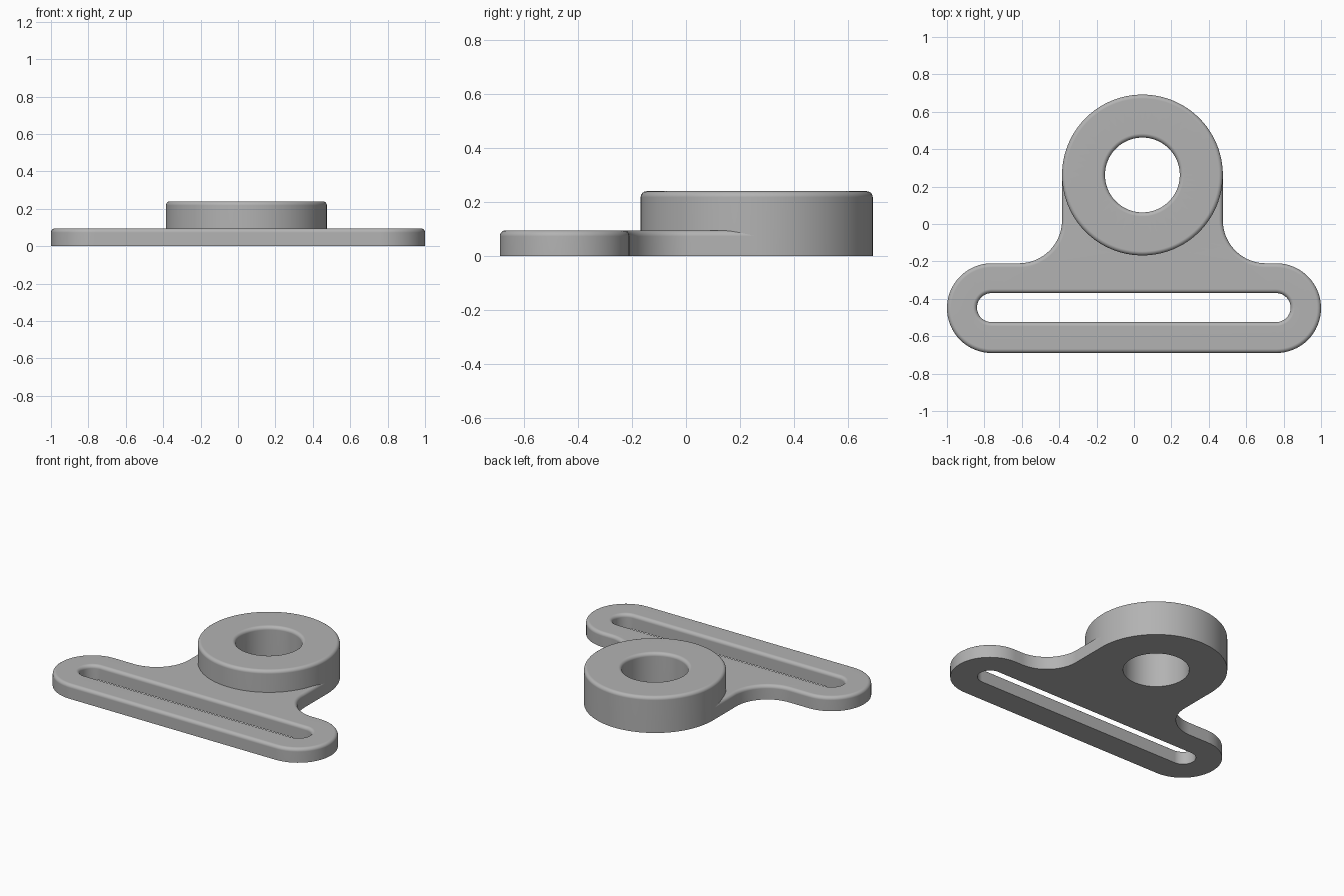
import bpy
import bmesh
from math import cos, sin, radians, pi

cube = bpy.data.objects.get("Cube")
if cube:
    bpy.data.objects.remove(cube, do_unlink=True)

# Material
grey = bpy.data.materials.new("plain grey")
grey.use_nodes = True
colour = (0.45, 0.45, 0.45, 1)
grey.diffuse_color = colour
grey.node_tree.nodes["Principled BSDF"].inputs["Base Color"].default_value = colour

ROUND = 0.022          # radius of the rounded top edges
STEPS = 6
RING = (0.045, 0.262)  # centre of the ring
RING_R = 0.43
BAR_X, BAR_Y, BAR_R = 0.76, -0.45, 0.24
FILLET_R = 0.23


def arc(cx, cy, r, start, end, n=32):
    angles = [radians(start + (end - start) * i / n) for i in range(n + 1)]
    return [(cx + r * cos(a), cy + r * sin(a)) for a in angles]


def circle(r):
    return arc(*RING, r, 0, 360, 128)[:-1]


def plate_outline(d):
    """Plate contour moved inward by d; its inner end is hidden in the ring wall."""
    x, y = RING
    fy = BAR_Y + BAR_R + FILLET_R
    offset = RING_R + FILLET_R
    return (arc(BAR_X, BAR_Y, BAR_R - d, -90, 90)
            + arc(x + offset, fy, FILLET_R + d, 270, 180)
            + [(x + RING_R - d, y)]
            + arc(x, y, RING_R - 0.025, 0, -180, 64)
            + [(x - RING_R + d, y)]
            + arc(x - offset, fy, FILLET_R + d, 0, -90)
            + arc(-BAR_X, BAR_Y, BAR_R - d, 90, 270))


def slot_outline(d):
    r = 0.0775 + d
    return arc(0.76, -0.447, r, -90, 90) + arc(-0.762, -0.447, r, 90, 270)


def build(name, height, contours):
    """Raise contours into walls with rounded tops, then cap both ends."""
    bm = bmesh.new()
    levels = [(0, 0)]
    for i in range(STEPS + 1):
        a = pi / 2 * i / STEPS
        levels.append((ROUND * (1 - cos(a)), height - ROUND * (1 - sin(a))))
    caps = ([], [])
    for contour in contours:
        loops = [[bm.verts.new((x, y, z)) for x, y in contour(d)] for d, z in levels]
        for low, high in zip(loops, loops[1:]):
            for i in range(len(low)):
                bm.faces.new((low[i - 1], low[i], high[i], high[i - 1]))
        for cap, loop in zip(caps, (loops[0], loops[-1])):
            cap += [bm.edges.get((loop[i - 1], loop[i])) for i in range(len(loop))]
    for cap in caps:
        bmesh.ops.triangle_fill(bm, use_beauty=True, use_dissolve=False, edges=cap)
    bmesh.ops.recalc_face_normals(bm, faces=bm.faces)
    mesh = bpy.data.meshes.new(name)
    bm.to_mesh(mesh)
    bm.free()
    mesh.materials.append(grey)
    ob = bpy.data.objects.new(name, mesh)
    bpy.context.collection.objects.link(ob)
    bpy.ops.object.select_all(action='DESELECT')
    ob.select_set(True)
    bpy.context.view_layer.objects.active = ob
    bpy.ops.object.shade_smooth_by_angle(angle=radians(40))
    # Keep the broad caps flat beside their rounded edges
    weighted = ob.modifiers.new("flat caps", 'WEIGHTED_NORMAL')
    weighted.keep_sharp = True
    return ob


# Slotted plate with filleted neck
build("slotted_plate", 0.095, [plate_outline, slot_outline])

# Thick ring with a through hole
build("ring", 0.24, [lambda d: circle(RING_R - d), lambda d: circle(0.2 + d)])
